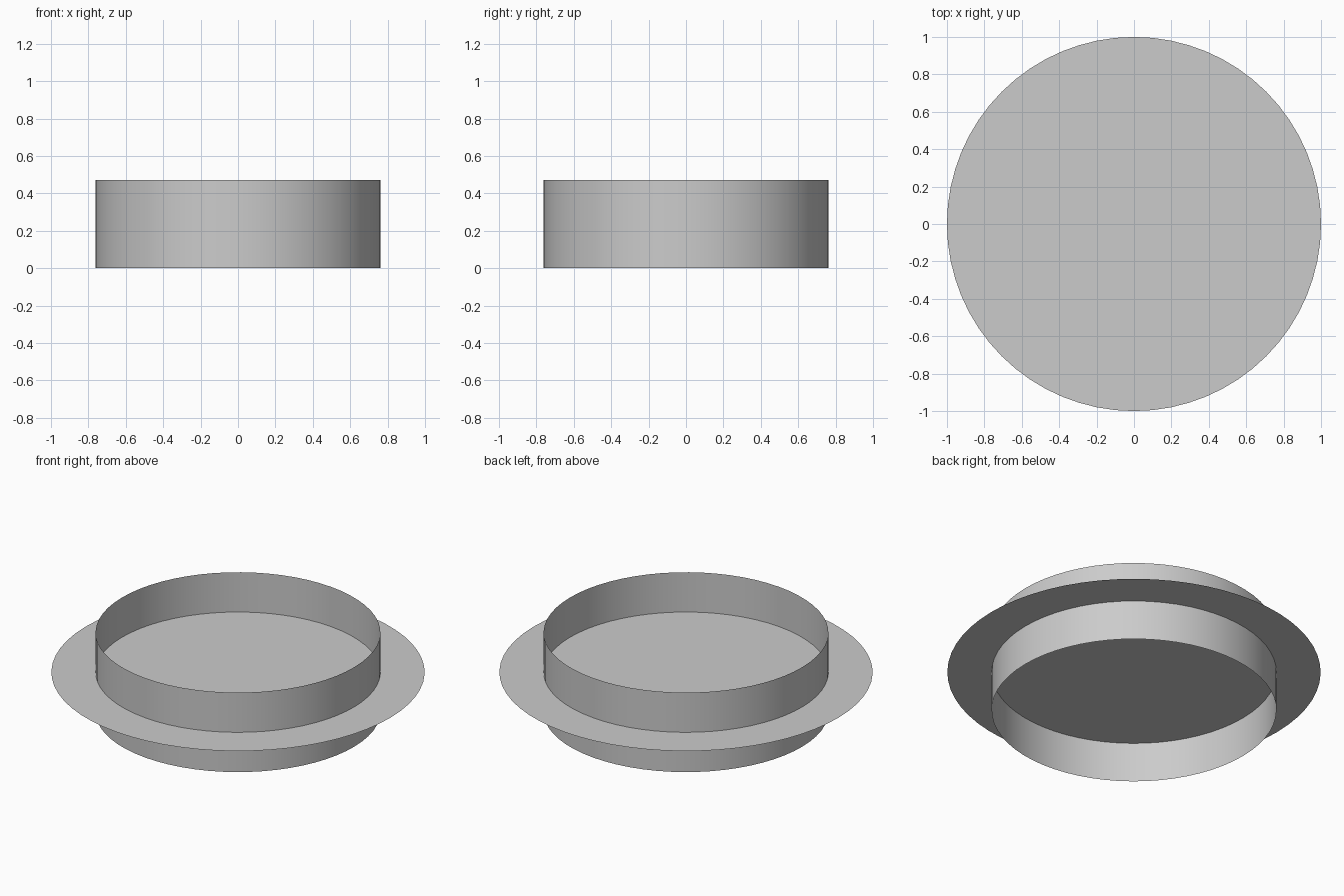
import bpy

if "Cube" in bpy.data.objects:
    bpy.data.objects.remove(bpy.data.objects["Cube"])

SEGMENTS = 64
TUBE_RADIUS, TUBE_HEIGHT = 0.763, 0.47
DISC_RADIUS = 1.0
MID_Z = TUBE_HEIGHT / 2

# Open thin-walled ring standing on the ground
bpy.ops.mesh.primitive_cylinder_add(vertices=SEGMENTS, radius=TUBE_RADIUS, depth=TUBE_HEIGHT,
                                    end_fill_type='NOTHING', location=(0, 0, MID_Z))
bpy.context.object.name = "ring_wall"
bpy.ops.object.shade_smooth_by_angle()

# Flat sheet disc crossing the ring at mid height
bpy.ops.mesh.primitive_circle_add(vertices=SEGMENTS, radius=DISC_RADIUS,
                                  fill_type='NGON', location=(0, 0, MID_Z))
bpy.context.object.name = "flat_disc"
